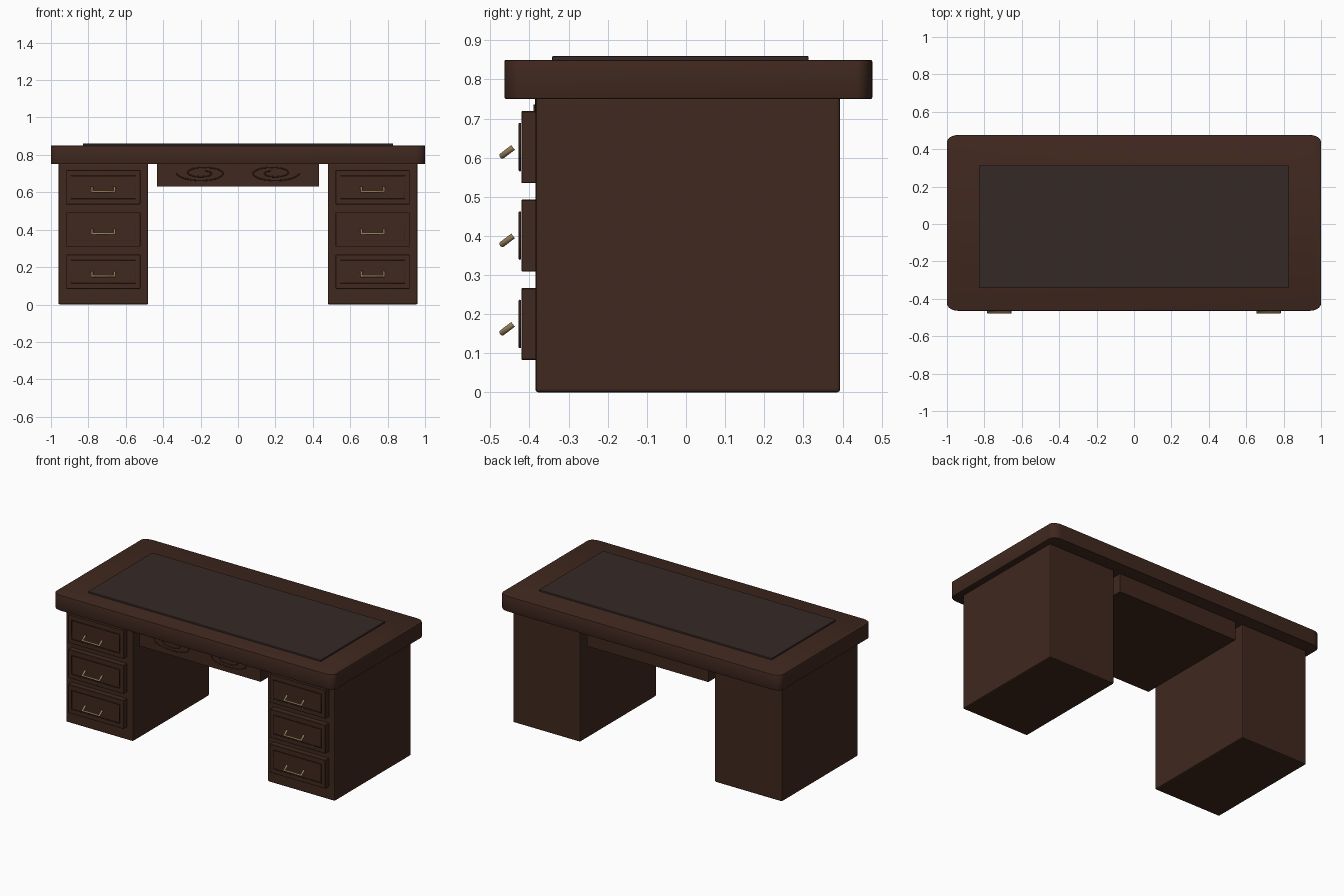
import bpy, bmesh, math

if "Cube" in bpy.data.objects:
    bpy.data.objects.remove(bpy.data.objects["Cube"])


def material(name, rgb):
    m = bpy.data.materials.new(name)
    m.diffuse_color = (*rgb, 1)
    m.use_nodes = True
    m.node_tree.nodes["Principled BSDF"].inputs["Base Color"].default_value = m.diffuse_color
    return m


WOOD = material("dark_wood", (0.05, 0.021, 0.013))
LEATHER = material("leather", (0.036, 0.022, 0.019))
BRASS = material("aged_brass", (0.30, 0.21, 0.10))


def finish(ob, mat):
    ob.data.materials.append(mat)
    return ob


def box(name, lo, hi, mat, bevel=0.0, segments=2):
    bm = bmesh.new()
    bmesh.ops.create_cube(bm, size=1)
    for v in bm.verts:
        v.co = [(a + b) / 2 + c * (b - a) for a, b, c in zip(lo, hi, v.co)]
    if bevel:
        bmesh.ops.bevel(bm, geom=bm.edges[:], offset=bevel, segments=segments,
                        profile=0.5, affect='EDGES')
    me = bpy.data.meshes.new(name)
    bm.to_mesh(me)
    bm.free()
    ob = bpy.data.objects.new(name, me)
    bpy.context.collection.objects.link(ob)
    return finish(ob, mat)


def rod(name, points, radius, mat, closed=False):
    cu = bpy.data.curves.new(name, 'CURVE')
    cu.dimensions = '3D'
    cu.bevel_depth = radius
    cu.bevel_resolution = 2
    cu.use_fill_caps = True
    sp = cu.splines.new('POLY')
    sp.points.add(len(points) - 1)
    for p, co in zip(sp.points, points):
        p.co = (*co, 1)
    sp.use_cyclic_u = closed
    ob = bpy.data.objects.new(name, cu)
    bpy.context.collection.objects.link(ob)
    return finish(ob, mat)


# Desk top: slab with rounded corners and softened edges
outline = []
for sx, sy, start in ((1, 1, 0), (-1, 1, 90), (-1, -1, 180), (1, -1, 270)):
    for i in range(9):
        a = math.radians(start + 90 * i / 8)
        outline.append((sx * 0.94 + 0.06 * math.cos(a),
                        0.006 + sy * 0.43 + 0.04 * math.sin(a)))
bm = bmesh.new()
base = bm.faces.new([bm.verts.new((x, y, 0.75)) for x, y in outline])
ext = bmesh.ops.extrude_face_region(bm, geom=[base])
bmesh.ops.translate(bm, vec=(0, 0, 0.1),
                    verts=[g for g in ext["geom"] if isinstance(g, bmesh.types.BMVert)])
bmesh.ops.recalc_face_normals(bm, faces=bm.faces[:])
rim = [e for e in bm.edges if abs(e.verts[0].co.z - e.verts[1].co.z) < 1e-4]
bmesh.ops.bevel(bm, geom=rim, offset=0.004, segments=2, profile=0.5, affect='EDGES')
me = bpy.data.meshes.new("desk_top")
bm.to_mesh(me)
bm.free()
top = finish(bpy.data.objects.new("desk_top", me), WOOD)
bpy.context.collection.objects.link(top)
bpy.context.view_layer.objects.active = top
top.select_set(True)
bpy.ops.object.shade_smooth_by_angle(angle=math.radians(35))

# Leather writing surface
box("leather_inlay", (-0.83, -0.342, 0.845), (0.83, 0.313, 0.86), LEATHER, 0.003)

# Knee-hole drawer box between the pedestals
box("centre_drawer", (-0.432, -0.386, 0.63), (0.432, 0.39, 0.755), WOOD)

for side, s in (("left", -1), ("right", 1)):
    # Pedestal
    cx = s * 0.72
    box(f"{side}_pedestal", (cx - 0.24, -0.385, 0), (cx + 0.24, 0.394, 0.755), WOOD, 0.008)

    # Carved scroll on the centre drawer
    scroll = []
    for i in range(49):
        t = i / 48
        a = t * 3.4 * math.pi
        k = 1 - 0.75 * t
        scroll.append((s * (0.19 + 0.14 * k * math.cos(a)), -0.387,
                       0.703 - 0.045 * k * math.sin(a)))
    rod(f"{side}_scroll", scroll, 0.003, WOOD)

    for n, z in enumerate((0.175, 0.401, 0.627), 1):
        # Drawer front
        box(f"{side}_drawer_{n}", (cx - 0.198, -0.421, z - 0.092),
            (cx + 0.198, -0.38, z + 0.092), WOOD, 0.002, 1)
        # Moulding frame
        w, h = 0.171, 0.06
        rod(f"{side}_moulding_{n}",
            [(cx + i * w, -0.4245, z + j * h) for i, j in ((-1, -1), (1, -1), (1, 1), (-1, 1))],
            0.003, WOOD, True)
        # Drop handle, tilted outwards
        zh = z - 0.01
        rod(f"{side}_handle_{n}",
            [(cx - 0.06, -0.442, zh + 0.009), (cx - 0.06, -0.471, zh - 0.013),
             (cx + 0.06, -0.471, zh - 0.013), (cx + 0.06, -0.442, zh + 0.009)],
            0.0075, BRASS)
